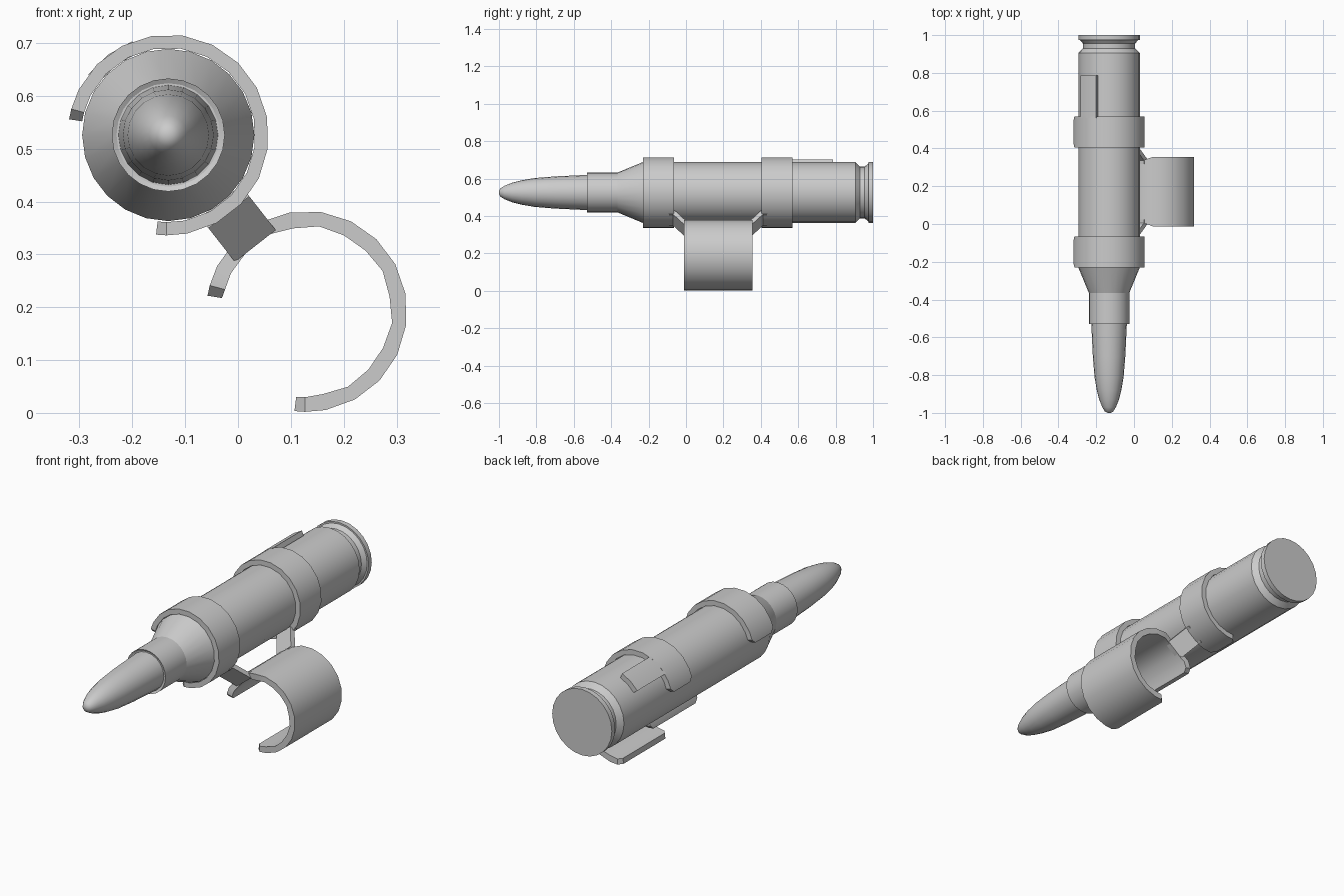
import bpy, bmesh
from math import sin, cos, radians, hypot
from mathutils import Vector

cube = bpy.data.objects.get("Cube")
if cube:
    bpy.data.objects.remove(cube, do_unlink=True)

# Single plain grey
GREY = (0.6, 0.6, 0.6, 1)
mat = bpy.data.materials.new("plain grey")
mat.use_nodes = True
mat.diffuse_color = GREY
mat.node_tree.nodes["Principled BSDF"].inputs["Base Color"].default_value = GREY

AXIS = Vector((-0.132, 0, 0.526))    # cartridge centre line
LOOP = Vector((0.130, 0, 0.192))     # empty loop centre line
R_IN, R_OUT = 0.165, 0.19


def finish(name, bm, angle=35):
    bmesh.ops.recalc_face_normals(bm, faces=bm.faces)
    mesh = bpy.data.meshes.new(name)
    bm.to_mesh(mesh)
    bm.free()
    mesh.materials.append(mat)
    mesh.shade_smooth()
    mesh.set_sharp_from_angle(angle=radians(angle))
    obj = bpy.data.objects.new(name, mesh)
    bpy.context.collection.objects.link(obj)
    return obj


def skin(bm, rows, closed):
    """Join rows of vertices with quads; each row is a closed ring."""
    pairs = list(zip(rows, rows[1:]))
    for a, b in pairs:
        n = len(a)
        for i in range(n):
            j = (i + 1) % n
            bm.faces.new((a[i], a[j], b[j], b[i]))
    if closed:
        bm.faces.new(rows[0])
        bm.faces.new(rows[-1])


def lathe(name, profile, sides, angle):
    """Turn (y, radius) points around the cartridge axis."""
    bm = bmesh.new()
    rows = []
    for y, r in profile:
        rows.append([bm.verts.new(AXIS + Vector((r * cos(radians(360 * i / sides)), y,
                                                 r * sin(radians(360 * i / sides)))))
                     for i in range(sides)])
    skin(bm, rows, True)
    return finish(name, bm, angle)


def band(name, centre, y0, y1, start, end, inset, coarse=0):
    """Curved strip; inset(angle) narrows it, coarse sets flatter inside facets."""
    steps = max(2, round(abs(end - start) / 18))
    angles = {start + (end - start) * i / steps for i in range(steps + 1)}
    if steps > 5:
        angles |= {start - 6, end + 6}
    bm = bmesh.new()
    rows = []
    for a in sorted(angles):
        r_in = R_IN
        if coarse:
            r_in *= cos(radians(coarse / 2)) / cos(radians((a - 25) % coarse - coarse / 2))
        d = inset(a)
        ray = Vector((cos(radians(a)), 0, sin(radians(a))))
        rows.append([bm.verts.new(centre + ray * r + Vector((0, y, 0)))
                     for r, y in ((r_in, y0 + d), (R_OUT, y0 + d),
                                  (R_OUT, y1 - d), (r_in, y1 - d))])
    skin(bm, rows, True)
    return finish(name, bm)


START, END = 171, -97


def clipped(a):
    return 0.02 if a in (START, END) else 0


def waisted(a):
    return 0.02 if 105 < a < 150 else clipped(a)


# Cartridge
lathe("casing", [(-0.525, 0.098), (-0.53, 0.107), (-0.365, 0.107), (-0.23, 0.163),
                 (0.905, 0.163), (0.93, 0.138), (0.955, 0.138), (0.975, 0.155),
                 (0.975, 0.163), (1.0, 0.163)], 24, 21)
lathe("bullet", [(-1.0, 0.008), (-0.993, 0.022), (-0.97, 0.036), (-0.93, 0.052),
                 (-0.88, 0.065), (-0.81, 0.077), (-0.7, 0.086), (-0.51, 0.095)], 20, 40)

# Link bands around the cartridge, and the empty loop beside it
band("front_ring", AXIS, -0.23, -0.065, START, END, clipped)
band("rear_ring", AXIS, 0.405, 0.57, START, END, clipped)
band("rear_tab", AXIS, 0.56, 0.785, 143, 111, lambda a: 0)
band("side_loop", LOOP, -0.012, 0.355, START, END, waisted, 30)

# Bent straps joining each ring to the loop: profile of (distance from axis, y)
STRAP = [(0.16, -0.09), (0.16, -0.06), (0.237, 0.005), (0.237, 0.025),
         (0.267, 0.025), (0.267, 0.0), (0.186, -0.07), (0.186, -0.09)]
out = (LOOP - AXIS).normalized()
side = Vector((-out.z, 0, out.x))
MID = 0.171
for name, sign in (("front_strap", 1), ("rear_strap", -1)):
    bm = bmesh.new()
    rows = []
    for v in (-0.049, 0.049):
        rows.append([bm.verts.new(AXIS + out * u + side * v +
                                  Vector((0, MID + sign * (y - MID), 0)))
                     for u, y in STRAP])
    skin(bm, rows, True)
    finish(name, bm, 20)
